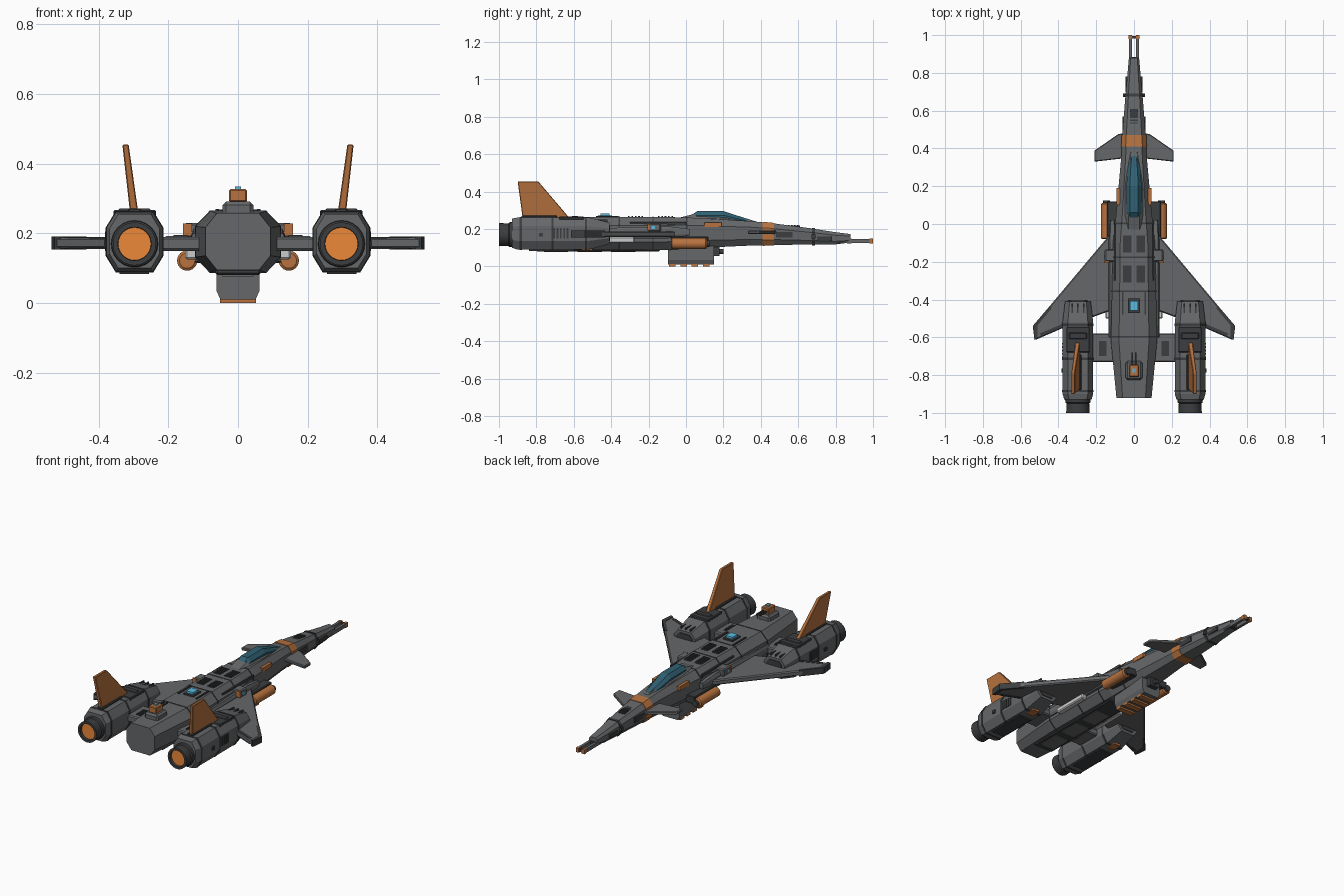
import bpy, bmesh, math
from mathutils import Matrix, Vector

if "Cube" in bpy.data.objects:
    bpy.data.objects.remove(bpy.data.objects["Cube"])


def mat(name, r, g, b):
    m = bpy.data.materials.new(name)
    m.diffuse_color = (r, g, b, 1)
    m.use_nodes = True
    m.node_tree.nodes["Principled BSDF"].inputs["Base Color"].default_value = m.diffuse_color
    return m


HULL = mat("hull_grey", 0.13, 0.135, 0.14)
DARK = mat("dark_grey", 0.045, 0.047, 0.05)
ORANGE = mat("orange", 0.48, 0.17, 0.05)
GLOW = mat("engine_glow", 0.85, 0.25, 0.04)
TEAL = mat("canopy_teal", 0.03, 0.12, 0.17)
LIGHT = mat("sensor_blue", 0.1, 0.5, 0.75)
PALE = mat("pale_grey", 0.6, 0.63, 0.63)


def finish(name, bm, m, mirror=False, bevel=0):
    bmesh.ops.recalc_face_normals(bm, faces=bm.faces)
    me = bpy.data.meshes.new(name)
    bm.to_mesh(me)
    bm.free()
    me.materials.append(m)
    ob = bpy.data.objects.new(name, me)
    bpy.context.collection.objects.link(ob)
    if bevel:
        b = ob.modifiers.new("Bevel", 'BEVEL')
        b.width, b.segments = bevel, 1
    if mirror:
        ob.modifiers.new("Mirror", 'MIRROR')
    return ob


def skin(name, rings, m, **kw):
    """Join rings of equal length into a capped solid."""
    bm = bmesh.new()
    rs = [[bm.verts.new(p) for p in r] for r in rings]
    n = len(rs[0])
    for a, b in zip(rs, rs[1:]):
        for i in range(n):
            bm.faces.new((a[i], a[(i + 1) % n], b[(i + 1) % n], b[i]))
    bm.faces.new(rs[0])
    bm.faces.new(rs[-1])
    return finish(name, bm, m, **kw)


def octagon(y, hw, zb, zt, x0=0, cx=.35, cz=.25):
    dx, dz = hw * cx, (zt - zb) * cz
    half = [(hw - dx, zb), (hw, zb + dz), (hw, zt - dz), (hw - dx, zt)]
    pts = half + [(-x, z) for x, z in reversed(half)]
    return [(x0 + x, y, z) for x, z in pts]


def loft(name, secs, m=HULL, x0=0, cx=.35, cz=.25, **kw):
    return skin(name, [octagon(*s, x0, cx, cz) for s in secs], m, **kw)


def plate(name, pts, z0, z1, m=HULL, **kw):
    return skin(name, [[(x, y, z) for x, y in pts] for z in (z0, z1)], m, **kw)


def boxes(name, spans, m=DARK, **kw):
    """Boxes given as (x0, x1, y0, y1, z0, z1)."""
    bm = bmesh.new()
    for x0, x1, y0, y1, z0, z1 in spans:
        c = Vector((x0 + x1, y0 + y1, z0 + z1)) / 2
        bmesh.ops.create_cube(bm, size=1, matrix=Matrix.Translation(c) @ Matrix.Diagonal(
            (x1 - x0, y1 - y0, z1 - z0, 1)))
    return finish(name, bm, m, **kw)


def tube(name, x, z, prof, m, n=24, **kw):
    """Turn a (y, radius) profile around an axis along y."""
    rings = [[(x + r * math.cos(i * math.tau / n), y, z + r * math.sin(i * math.tau / n))
              for i in range(n)] for y, r in prof]
    ob = skin(name, rings, m, **kw)
    ob.data.shade_smooth()
    ob.data.set_sharp_from_angle(angle=math.radians(35))
    return ob


# Fuselage
BODY = [(-.92, .093, .095, .258), (-.62, .122, .088, .264), (-.1, .112, .088, .264),
        (.05, .095, .098, .26), (.35, .068, .112, .242), (.47, .062, .115, .23),
        (.66, .047, .117, .205), (.8, .034, .118, .183), (.88, .027, .128, .173)]
loft("fuselage", BODY)


def hull_at(y, grow):
    for a, b in zip(BODY, BODY[1:]):
        if a[0] <= y <= b[0]:
            t = (y - a[0]) / (b[0] - a[0])
            w, zb, zt = (a[i] + (b[i] - a[i]) * t for i in (1, 2, 3))
            return (y, w + grow, zb - grow, zt + grow)


def band(name, y0, y1, grow, m):
    loft(name, [hull_at(y0, grow), hull_at(y1, grow)], m)


band("nose_stripe", .41, .47, .003, ORANGE)
band("nose_collar", .675, .69, .004, DARK)
for i, y in enumerate((-.6, -.36, -.18, .0)):
    band(f"hull_seam_{i}", y, y + .007, .002, DARK)

# Nose rails and tips
boxes("nose_rails", [(.011, .027, .8, .99, .126, .148)], HULL, mirror=True)
boxes("rail_tips", [(.01, .028, .98, 1, .124, .15)], ORANGE, mirror=True)
boxes("rail_bridge", [(-.02, .02, .86, .885, .124, .15), (-.015, .015, .982, .996, .128, .146)])
boxes("nose_probes", [(.04, .058, .672, .692, .15, .17)], mirror=True)
boxes("nose_side_panels", [(.044, .062, .48, .57, .155, .185), (.032, .045, .7, .78, .14, .16)],
      mirror=True)

# Canopy: frame and glass
loft("canopy_frame", [(-.03, .05, .22, .262), (.04, .05, .22, .28), (.2, .046, .22, .278),
                      (.38, .028, .21, .24)], cx=.4, cz=.4)
loft("canopy_glass", [(.02, .034, .24, .268), (.06, .04, .24, .296), (.2, .04, .24, .296),
                      (.28, .034, .23, .27), (.36, .022, .22, .245)], TEAL, cx=.45, cz=.4)


# Vent grilles: a thin plate with raised slats
def vent(name, x0, x1, y0, y1, z, n=5):
    step = (y1 - y0) / n
    spans = [(x0, x1, y0, y1, z - .012, z + .001)]
    spans += [(x0, x1, y0 + i * step, y0 + (i + .5) * step, z, z + .005) for i in range(n)]
    boxes(name, spans, mirror=True)


vent("deck_vent_front", .014, .058, -.15, -.06, .264)
vent("deck_vent_rear", .014, .058, -.31, -.22, .264)
vent("nose_vent", .0, .02, .53, .61, .217)
vent("pylon_vent", .145, .185, -.7, -.62, .19)

# Deck light
boxes("deck_light_mount", [(-.032, .032, -.47, -.395, .25, .272)])
boxes("deck_light", [(-.022, .022, -.457, -.408, .26, .284)], LIGHT)
boxes("deck_rails", [(.055, .064, -.48, -.36, .25, .27), (.098, .107, -.3, .0, .22, .238)],
      mirror=True)

# Turret
boxes("turret_base", [(-.044, .044, -.825, -.725, .25, .292)], HULL, bevel=.01)
boxes("turret_head", [(-.026, .026, -.81, -.745, .29, .327)], ORANGE, bevel=.004)
boxes("turret_barrels", [(.006, .014, -.75, -.68, .303, .311)], mirror=True)
boxes("turret_sensor", [(-.009, .009, -.785, -.765, .325, .334)], LIGHT)

# Wings and canards
plate("wings", [(.09, -.01), (.535, -.54), (.525, -.615), (.375, -.55), (.1, -.45)],
      .157, .188, mirror=True, bevel=.006)
plate("wing_tips", [(.445, -.433), (.536, -.54), (.527, -.614), (.51, -.606), (.51, -.535),
                    (.435, -.445)], .154, .191, DARK, mirror=True)
plate("wing_flaps", [(.38, -.53), (.5, -.58), (.49, -.595), (.38, -.548)], .155, .19, DARK,
      mirror=True)
plate("canards", [(.04, .485), (.085, .475), (.21, .388), (.21, .33), (.06, .347), (.04, .347)],
      .174, .192, mirror=True, bevel=.004)

# Wing root strakes and side boxes
loft("side_strakes", [(-.6, .02, .15, .2), (-.1, .02, .15, .215), (.02, .012, .165, .2)],
     x0=.115, mirror=True)
boxes("side_boxes", [(.1, .155, -.2, -.135, .185, .23)], HULL, mirror=True, bevel=.006)
boxes("side_box_backs", [(.132, .158, -.206, -.196, .192, .228)], ORANGE, mirror=True)
boxes("side_box_lights", [(.153, .158, -.185, -.165, .2, .217)], LIGHT, mirror=True)
boxes("light_bars", [(.115, .152, -.5, -.275, .125, .157)], PALE, mirror=True, bevel=.006)
boxes("cheek_panels", [(.075, .092, .1, .19, .21, .235)], ORANGE, mirror=True)

# Side canisters
tube("canisters", .146, .122, [(-.08, .022), (-.075, .029), (.105, .029), (.112, .022)],
     ORANGE, mirror=True)
boxes("canister_pylons", [(.08, .142, -.08, .12, .115, .16)], mirror=True, bevel=.004)
tube("canister_noses", .146, .122, [(.108, .018), (.125, .018)], DARK, 12, mirror=True)

# Belly pod
skin("belly_pod", [[(x, y, z) for x, z in ((-.05, .01), (.05, .01), (.062, .035), (.062, .11),
                                           (-.062, .11), (-.062, .035))] for y in (-.095, .15)], HULL)
boxes("pod_stripes", [(-.052, .052, y, y + .035, 0, .014) for y in (-.09, -.03, .03, .09)], ORANGE)
boxes("pod_gun", [(-.03, .03, .14, .18, .055, .11)])
tube("pod_muzzle", 0, .08, [(.17, .014), (.2, .014)], DARK, 12)

# Belly plates
boxes("belly_keel", [(-.065, .065, -.8, -.14, .08, .1)], DARK, bevel=.006)
boxes("belly_panels", [(-.045, .045, y, y + .13, .076, .09) for y in (-.76, -.58, -.4)], HULL)

# Engine pylons
boxes("engine_pylons", [(.08, .24, -.73, -.58, .15, .19)], HULL, mirror=True, bevel=.006)

# Engines
EX = .297
loft("engines", [(-.93, .072, .1, .255), (-.9, .081, .09, .262), (-.52, .081, .09, .262),
                 (-.41, .068, .12, .235)], x0=EX, cx=.35, cz=.27, mirror=True)
loft("intakes", [(-.42, .052, .135, .22), (-.406, .052, .135, .22)], DARK, x0=EX, mirror=True)
for i, y in enumerate((-.89, -.72, -.54)):
    loft(f"engine_ring_{i}", [(y, .083, .088, .264), (y + .012, .083, .088, .264)], DARK,
         x0=EX, cz=.27, mirror=True)
boxes("engine_top_panels", [(.235, .358, -.68, -.545, .25, .267),
                            (.25, .344, -.61, -.575, .26, .271)], mirror=True, bevel=.004)
boxes("engine_belly_panels", [(.255, .34, -.84, -.6, .083, .1)], mirror=True)
boxes("engine_belly_marks", [(.275, .32, -.56, -.5, .084, .11)], ORANGE, mirror=True)
boxes("engine_front_ribs", [(x, x + .008, -.47, -.42, .225, .25) for x in (.262, .293, .324)],
      mirror=True)
boxes("engine_side_vents", [(.37, .382, -.71 + i * .018, -.701 + i * .018, .15, .205)
                            for i in range(5)], mirror=True)
boxes("engine_side_ports", [(.37, .385, -.785, -.765, .16, .18)], mirror=True)

# Nozzles: outer ring with recessed glow
tube("nozzles", EX, .17, [(-.9, .07), (-.945, .066), (-.95, .06), (-1, .062), (-1, .048),
                          (-.97, .046)], DARK, mirror=True)
tube("nozzle_glow", EX, .17, [(-.985, .047), (-.96, .047)], GLOW, mirror=True)

# Tail fins, leaning outward
skin("tail_fins", [[(x - t, y, z), (x + t, y, z), (x + t, y2, z), (x - t, y2, z)]
                   for x, t, y, y2, z in ((.297, .012, -.615, -.872, .25),
                                          (.323, .009, -.79, -.9, .455))],
     ORANGE, mirror=True, bevel=.003)
boxes("fin_roots", [(.278, .316, -.88, -.69, .25, .272)], mirror=True, bevel=.004)
